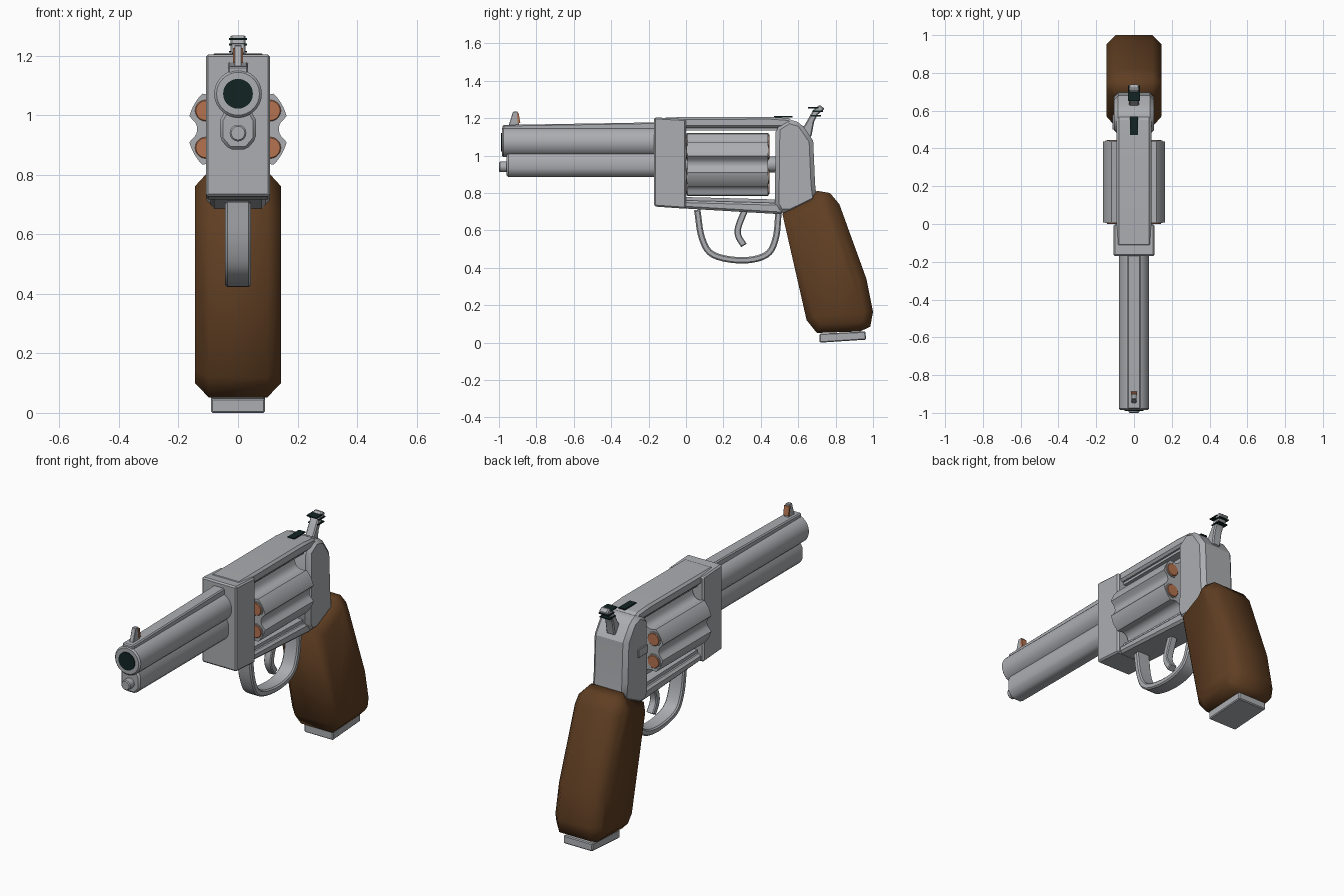
import bpy, bmesh, math
from mathutils import Vector

cube = bpy.data.objects.get("Cube")
if cube:
    bpy.data.objects.remove(cube, do_unlink=True)


def material(name, rgb):
    m = bpy.data.materials.new(name)
    m.use_nodes = True
    m.diffuse_color = (*rgb, 1)
    m.node_tree.nodes["Principled BSDF"].inputs["Base Color"].default_value = (*rgb, 1)
    return m


STEEL = material("steel", (0.41, 0.42, 0.44))
WOOD = material("walnut", (0.115, 0.048, 0.016))
BLACK = material("dark_metal", (0.006, 0.018, 0.017))
COPPER = material("copper", (0.46, 0.17, 0.08))


def extrude(name, front, back, mat, bevel=0, caps_only=False, smooth=30):
    """Join two matching outlines into a solid, bevel its hard edges."""
    bm = bmesh.new()
    a = [bm.verts.new(p) for p in front]
    b = [bm.verts.new(p) for p in back]
    n = len(a)
    caps = [bm.faces.new(a), bm.faces.new(b[::-1])]
    for i in range(n):
        j = (i + 1) % n
        bm.faces.new((a[j], a[i], b[i], b[j]))
    bmesh.ops.recalc_face_normals(bm, faces=bm.faces)
    if bevel:
        rim = {e for f in caps for e in f.edges}
        edges = [e for e in bm.edges if e in rim
                 or (not caps_only and e.calc_face_angle(0) > math.radians(35))]
        bmesh.ops.bevel(bm, geom=edges, offset=bevel, segments=1,
                        affect='EDGES', clamp_overlap=True)
    mesh = bpy.data.meshes.new(name)
    bm.to_mesh(mesh)
    bm.free()
    mesh.materials.append(mat)
    ob = bpy.data.objects.new(name, mesh)
    bpy.context.collection.objects.link(ob)
    bpy.ops.object.select_all(action='DESELECT')
    ob.select_set(True)
    bpy.context.view_layer.objects.active = ob
    bpy.ops.object.shade_smooth_by_angle(angle=math.radians(smooth))
    return ob


def prism(name, outline, half, mat, bevel=0, x=0, **kw):
    """Side outline in (y, z), given a width across x."""
    return extrude(name, [(x - half, y, z) for y, z in outline],
                   [(x + half, y, z) for y, z in outline], mat, bevel, **kw)


def along(name, section, y0, y1, mat, bevel=0, **kw):
    """Cross-section in (x, z), run along y."""
    return extrude(name, [(x, y0, z) for x, z in section],
                   [(x, y1, z) for x, z in section], mat, bevel, **kw)


def rod(name, r, y0, y1, x, z, mat, bevel=0, sides=32):
    ring = [(x + r * math.cos(math.tau * i / sides), z + r * math.sin(math.tau * i / sides))
            for i in range(sides)]
    return along(name, ring, y0, y1, mat, bevel)


def box(y0, y1, z0, z1):
    return [(y0, z0), (y1, z0), (y1, z1), (y0, z1)]


def ribbon(path, thick, steps=5):
    """Smooth the path and thicken it into a closed outline."""
    p = [Vector(q) for q in path]
    p = [2 * p[0] - p[1]] + p + [2 * p[-1] - p[-2]]
    pts = []
    for i in range(1, len(p) - 2):
        a, b, c, d = p[i - 1:i + 3]
        for s in range(steps):
            t = s / steps
            pts.append((2 * b + (c - a) * t + (2 * a - 5 * b + 4 * c - d) * t ** 2
                        + (3 * b - a - 3 * c + d) * t ** 3) / 2)
    pts.append(p[-2])
    left, right = [], []
    for i, q in enumerate(pts):
        d = (pts[min(i + 1, len(pts) - 1)] - pts[max(i - 1, 0)]).normalized()
        side = Vector((-d.y, d.x)) * thick / 2
        left.append(q + side)
        right.append(q - side)
    return left + right[::-1]


# Barrel, rib, underlug and ejector rod
rod("barrel", 0.08, -0.985, -0.15, 0, 1.072, STEEL, 0.008)
rod("bore", 0.05, -0.99, -0.97, 0, 1.072, BLACK)
prism("barrel_rib", [(-0.98, 1.1), (-0.15, 1.1), (-0.15, 1.178), (-0.98, 1.164)],
      0.034, STEEL, 0.006)
lug = [(0.03, 0.885), (0.06, 0.92), (0.06, 0.985), (0.035, 1.03)]
along("underlug", lug + [(-x, z) for x, z in lug[::-1]], -0.96, -0.15, STEEL, 0.01)
rod("ejector_rod", 0.028, -1.0, -0.9, 0, 0.94, STEEL, 0.005, 20)

# Front sight with copper insert
prism("front_sight", [(-0.95, 1.155), (-0.89, 1.155), (-0.9, 1.235), (-0.925, 1.235)],
      0.012, STEEL, 0.002)
prism("sight_insert", [(-0.9, 1.175), (-0.886, 1.175), (-0.894, 1.226), (-0.904, 1.226)],
      0.016, COPPER)

# Frame: front block, straps with inner rails, rear block
prism("frame_front", [(-0.17, 0.728), (0, 0.716), (0, 1.195), (-0.17, 1.205)],
      0.108, STEEL, 0.008)
prism("top_strap", [(-0.12, 1.148), (0.52, 1.148), (0.6, 1.16), (0.55, 1.2), (0.45, 1.207),
                    (-0.12, 1.205)], 0.092, STEEL, 0.012)
prism("bottom_strap", [(-0.12, 0.724), (0.52, 0.686), (0.52, 0.746), (-0.12, 0.764)],
      0.092, STEEL, 0.012)
prism("top_rail", box(-0.02, 0.5, 1.134, 1.16), 0.07, STEEL)
prism("bottom_rail", [(-0.02, 0.74), (0.5, 0.72), (0.5, 0.765), (-0.02, 0.779)], 0.07, STEEL)
prism("frame_rear", [(0.475, 0.74), (0.5, 0.692), (0.56, 0.692), (0.7, 0.76), (0.69, 0.85),
                     (0.68, 1.08), (0.615, 1.175), (0.55, 1.195), (0.48, 1.15)],
      0.106, STEEL, 0.022)
prism("latch", box(0.5, 0.58, 0.965, 1.012), 0.006, STEEL, 0.002, x=-0.108)

# Fluted drum with six rounds on its axle
AXIS = 0.953
drum = []
for deg in range(0, 360, 3):
    off = (deg + 30) % 60 - 30
    r = 0.169 - 0.032 * math.sqrt(max(0, 1 - (off / 13) ** 2))
    a = math.radians(deg)
    drum.append((r * math.cos(a), AXIS + r * math.sin(a)))
along("drum", drum, 0.008, 0.438, STEEL, smooth=40)
rod("axle", 0.042, -0.01, 0.49, 0, AXIS, STEEL)
for i in range(6):
    a = math.radians(30 + 60 * i)
    x, z = 0.125 * math.cos(a), AXIS + 0.125 * math.sin(a)
    rod(f"chamber_rim_{i + 1}", 0.042, 0.004, 0.442, x, z, STEEL, sides=20)
    rod(f"round_{i + 1}", 0.036, 0.0, 0.446, x, z, COPPER, 0.003, 20)

# Hammer with dark grip ridges, and rear sight
prism("hammer", [(0.6, 1.12), (0.67, 1.1), (0.685, 1.18), (0.705, 1.22), (0.742, 1.25),
                 (0.715, 1.272), (0.68, 1.245), (0.655, 1.2), (0.635, 1.165)],
      0.026, STEEL, 0.006)
for i, (y, z) in enumerate([(0.68, 1.256), (0.705, 1.237), (0.695, 1.213)]):
    prism(f"hammer_ridge_{i + 1}", box(y - 0.028, y + 0.028, z - 0.003, z + 0.003),
          0.031, BLACK)
prism("rear_sight", box(0.47, 0.57, 1.204, 1.211), 0.02, BLACK)

# Trigger and guard
prism("trigger_guard", ribbon([(0.06, 0.71), (0.085, 0.56), (0.145, 0.47), (0.3, 0.44),
                               (0.43, 0.47), (0.48, 0.56), (0.495, 0.7)], 0.034),
      0.043, STEEL, 0.007, caps_only=True)
prism("trigger", ribbon([(0.315, 0.71), (0.28, 0.62), (0.28, 0.57), (0.31, 0.52)], 0.034),
      0.022, STEEL, 0.005, caps_only=True)

# Wooden grip and its steel butt plate
prism("grip", [(0.515, 0.69), (0.645, 0.12), (0.7, 0.052), (0.93, 0.06), (0.985, 0.085),
               (1.0, 0.165), (0.965, 0.34), (0.82, 0.74), (0.77, 0.8), (0.7, 0.812),
               (0.665, 0.765)],
      0.145, WOOD, 0.047, caps_only=True, smooth=60)
prism("butt_plate", [(0.715, 0.0), (0.962, 0.016), (0.96, 0.06), (0.715, 0.048)],
      0.09, STEEL, 0.005)
